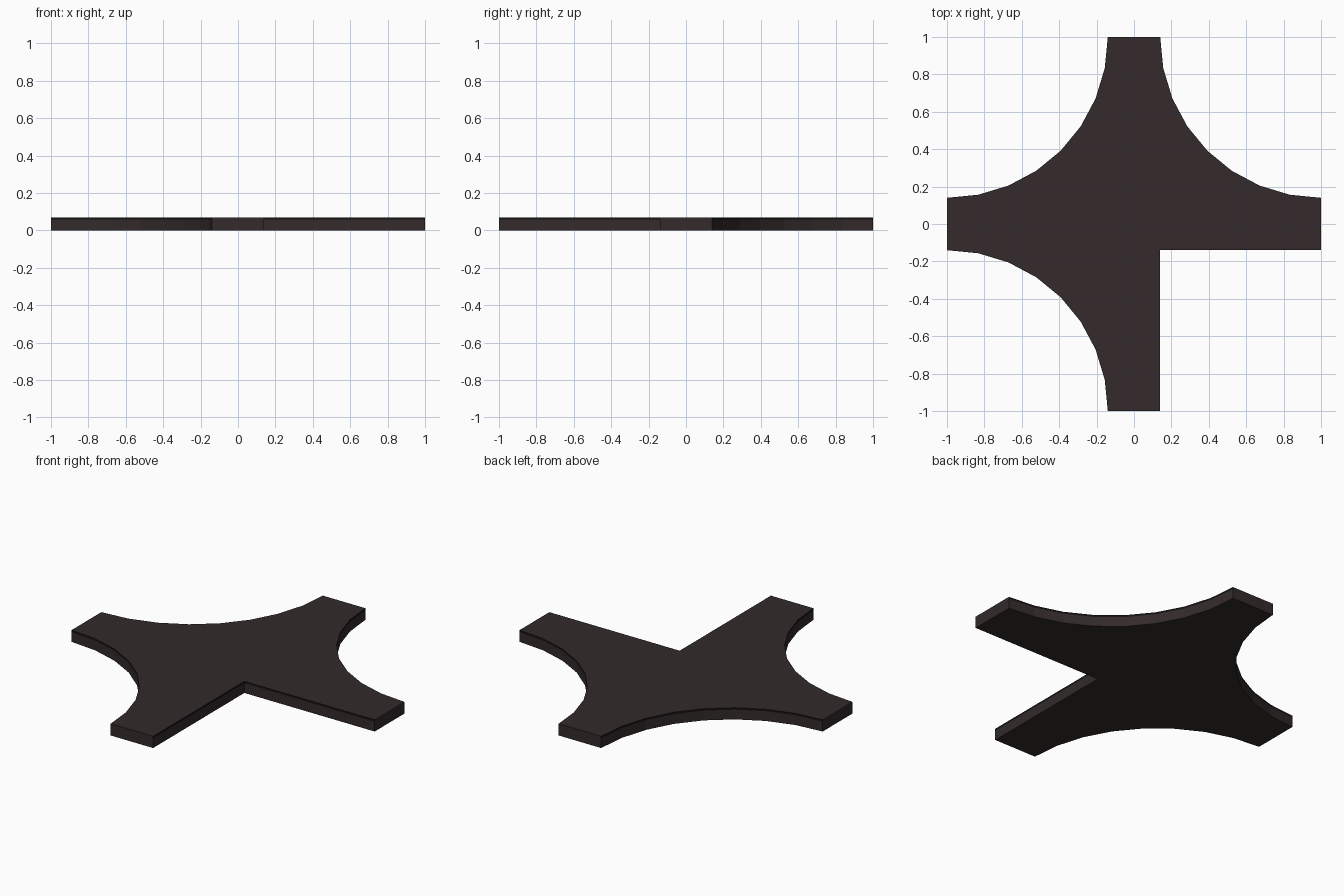
import bpy, bmesh, math

if "Cube" in bpy.data.objects:
    bpy.data.objects.remove(bpy.data.objects["Cube"])

H, BAND, W, R, SEG = 0.07, 0.058, 0.14, 0.86, 8


def material(name, color):
    m = bpy.data.materials.new(name)
    m.diffuse_color = (*color, 1)
    m.use_nodes = True
    m.node_tree.nodes["Principled BSDF"].inputs["Base Color"].default_value = m.diffuse_color
    return m


asphalt = material("dark asphalt", (0.033, 0.023, 0.024))
edging = material("black edging", (0.008, 0.006, 0.006))


def curved_corner(sx, sy):
    """Concave quarter arc joining two arms, in counter-clockwise order."""
    pts = []
    for i in range(SEG + 1):
        a = math.radians(90) * i / SEG
        pts.append((sx * (1 - R * math.sin(a)), sy * (1 - R * math.cos(a))))
    return pts if sx * sy > 0 else pts[::-1]


# Road outline: three rounded junction corners and one square corner
outline = (curved_corner(1, 1) + curved_corner(-1, 1) + curved_corner(-1, -1)
           + [(W, -1), (W, -W), (1, -W)])

# Slab with a narrow band of wall under the top face
bm = bmesh.new()
rings = [[bm.verts.new((x, y, z)) for x, y in outline] for z in (0, BAND, H)]
bm.faces.new(rings[0][::-1])
bm.faces.new(rings[2])
n = len(outline)
for low, high in zip(rings, rings[1:]):
    for i in range(n):
        j = (i + 1) % n
        bm.faces.new((low[i], low[j], high[j], high[i]))
bmesh.ops.recalc_face_normals(bm, faces=bm.faces)

# Dark edging along the road sides, but not on the four arm ends
for f in bm.faces:
    c = f.calc_center_median()
    side = abs(f.normal.z) < 0.5
    end = max(abs(c.x), abs(c.y)) > 0.999
    f.material_index = int(side and not end and c.z > BAND)

mesh = bpy.data.meshes.new("road_junction")
bm.to_mesh(mesh)
bm.free()
mesh.materials.append(asphalt)
mesh.materials.append(edging)
road = bpy.data.objects.new("road_junction", mesh)
bpy.context.collection.objects.link(road)
